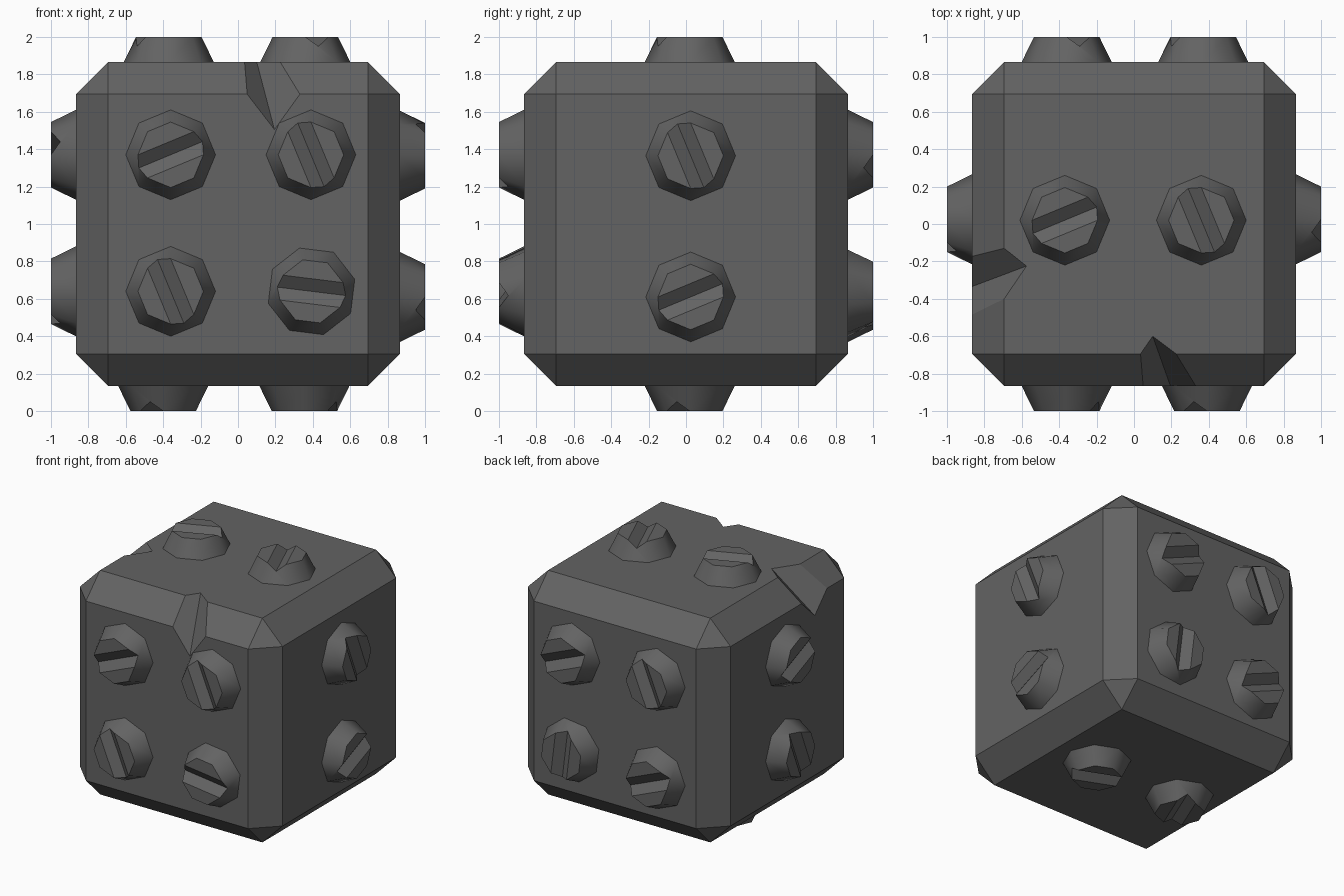
import bpy, bmesh, math
from mathutils import Vector, Matrix

if "Cube" in bpy.data.objects:
    bpy.data.objects.remove(bpy.data.objects["Cube"])

grey = bpy.data.materials.new("dark grey")
grey.diffuse_color = (0.125, 0.125, 0.125, 1)
grey.use_nodes = True
grey.node_tree.nodes["Principled BSDF"].inputs["Base Color"].default_value = grey.diffuse_color

HALF, BEVEL = 0.867, 0.173          # body half size, chamfer width
C = Vector((0, 0, 1))               # centre of the body


def make_object(name, bm):
    bmesh.ops.recalc_face_normals(bm, faces=bm.faces)
    me = bpy.data.meshes.new(name)
    bm.to_mesh(me)
    bm.free()
    me.materials.append(grey)
    ob = bpy.data.objects.new(name, me)
    bpy.context.collection.objects.link(ob)
    return ob


# Chamfered cube body
bm = bmesh.new()
bmesh.ops.create_cube(bm, size=2 * HALF, matrix=Matrix.Translation(C))
bmesh.ops.bevel(bm, geom=bm.edges[:], offset=BEVEL, segments=1,
                affect='EDGES', profile=0.5)
body = make_object("body", bm)


# V-shaped chips on two upper edges: valley from a to b, rims left and right
def cut_chip(a, b, rims):
    a, b = Vector(a), Vector(b)
    shift = (a - b) * 0.3
    bm = bmesh.new()
    for base, s, pair in ((a, shift, rims[0]), (b, -shift, rims[1])):
        bm.verts.new(base + s)
        for r in pair:
            bm.verts.new(base + s + 3 * (Vector(r) - base))
    bmesh.ops.convex_hull(bm, input=bm.verts[:])
    cutter = make_object("chip_cutter", bm)
    cutter.hide_render = True
    mod = body.modifiers.new("chip", 'BOOLEAN')
    mod.operation, mod.solver, mod.object = 'DIFFERENCE', 'EXACT', cutter
    bpy.context.view_layer.objects.active = body
    bpy.ops.object.modifier_apply(modifier=mod.name)
    bpy.data.objects.remove(cutter)


T, S, I = 1 + HALF, 1 + HALF - BEVEL, HALF - BEVEL
cut_chip((0.10, -0.60, T), (0.195, -HALF, 1.505),
         (((0.035, -I, T), (0.225, -I, T)), ((0.10, -HALF, S), (0.29, -HALF, S))))
cut_chip((-0.575, -0.225, T), (-HALF, -0.335, 1.54),
         (((-I, -0.13, T), (-I, -0.40, T)), ((-HALF, -0.205, S), (-HALF, -0.465, S))))


# Octagonal tapered stud with a V groove across its top
def stud(name, u, v, pu, pv, groove):
    u, v = Vector(u), Vector(v)
    n = u.cross(v)
    h, depth, r0, r1 = 1 - HALF, 0.05, 0.24, 0.175
    origin = C + u * pu + v * pv + n * HALF
    turn = math.radians(groove - 22.5)
    bm = bmesh.new()

    def pt(r, deg, z):
        a = math.radians(deg) + turn
        return bm.verts.new(origin + u * r * math.cos(a) + v * r * math.sin(a) + n * z)

    low = [pt(r0, 45 * i, 0) for i in range(8)]
    top = [pt(r1, 45 * i, h) for i in range(8)]
    rv = (r1 + (r0 - r1) * depth / h) * math.cos(math.pi / 8)
    va, vb = pt(rv, 22.5, h - depth), pt(rv, 202.5, h - depth)
    for i in range(8):
        j = (i + 1) % 8
        notch = {0: [va], 4: [vb]}.get(i, [])
        bm.faces.new([low[i], low[j], top[j]] + notch + [top[i]]).smooth = True
    bm.faces.new(top[1:5])
    bm.faces.new(top[5:] + top[:1])
    bm.faces.new([top[1], top[4], vb, va])
    bm.faces.new([top[5], top[0], va, vb])
    bm.faces.new(low[::-1])
    return make_object(name, bm)


# side: (right axis, up axis, [(right, up, groove angle)])
A, B = 22.5, -67.5
X, Y, Z = Vector((1, 0, 0)), Vector((0, 1, 0)), Vector((0, 0, 1))
sides = {
    "front": (X, Z, [(-0.36, 0.37, A), (0.39, 0.37, B), (-0.36, -0.36, B), (0.393, -0.36, -7)]),
    "back": (-X, Z, [(-0.37, 0.37, A), (0.36, 0.37, B), (-0.37, -0.37, 83), (0.36, -0.39, A)]),
    "right": (Y, Z, [(0.025, 0.365, B), (0.025, -0.39, A)]),
    "left": (-Y, Z, [(-0.025, 0.37, A), (-0.025, -0.36, B)]),
    "top": (X, Y, [(-0.37, 0.02, A), (0.36, 0.02, B)]),
    "bottom": (X, -Y, [(-0.40, -0.02, B), (0.355, -0.02, A)]),
}
for side, (u, v, spots) in sides.items():
    for i, (pu, pv, g) in enumerate(spots):
        stud(f"{side}_stud_{i + 1}", u, v, pu, pv, g)
